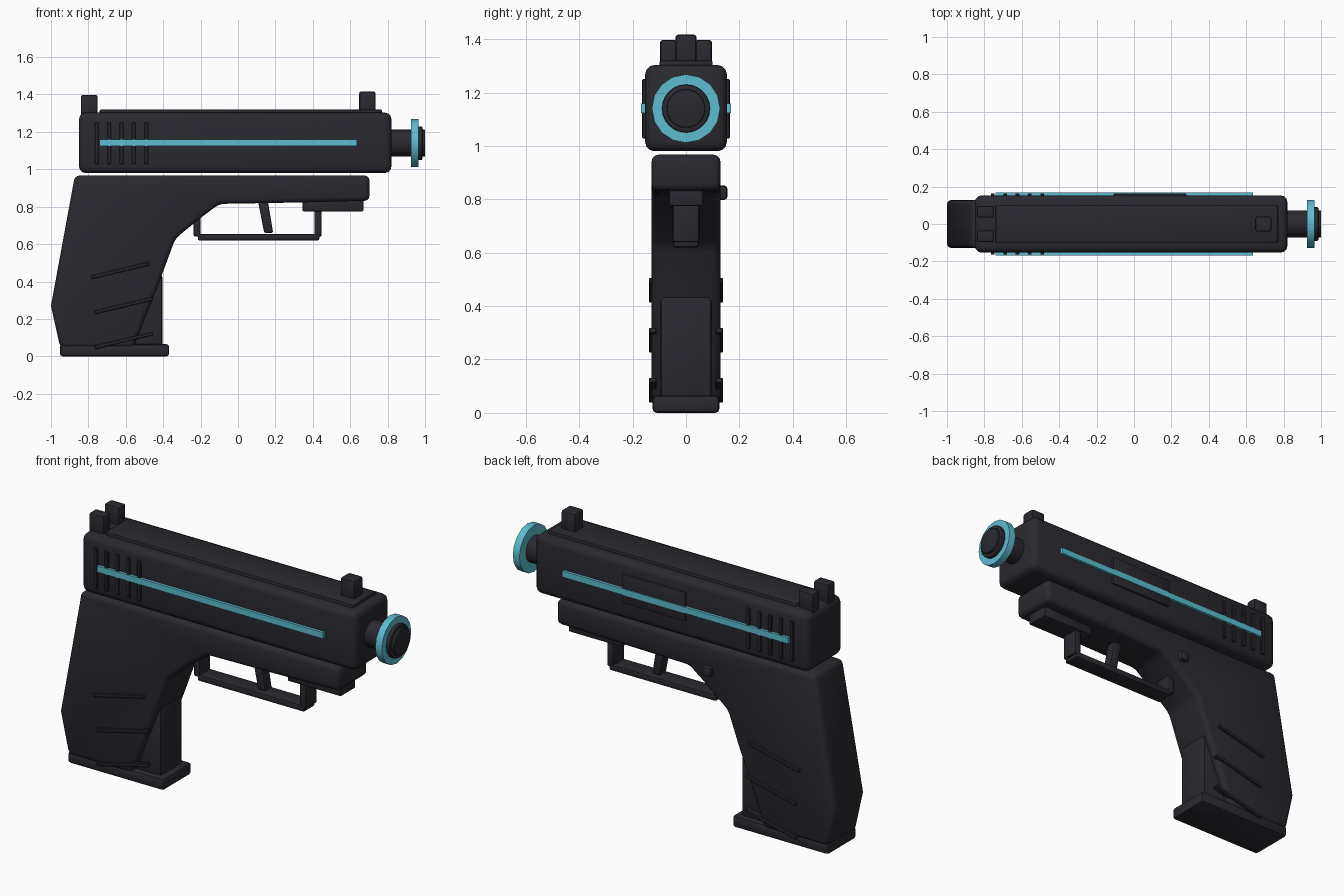
import bpy, bmesh, math
from mathutils import Matrix, Vector

if "Cube" in bpy.data.objects:
    bpy.data.objects.remove(bpy.data.objects["Cube"], do_unlink=True)


def material(name, rgb):
    mat = bpy.data.materials.new(name)
    mat.use_nodes = True
    mat.diffuse_color = (*rgb, 1)
    mat.node_tree.nodes["Principled BSDF"].inputs["Base Color"].default_value = (*rgb, 1)
    return mat


DARK = material("charcoal", (0.022, 0.022, 0.029))
CYAN = material("cyan", (0.11, 0.51, 0.63))


def finish(name, bm, mat, bevel=0.0, segments=2):
    """Turn a bmesh into a named, bevelled, shaded object."""
    bmesh.ops.recalc_face_normals(bm, faces=bm.faces)
    mesh = bpy.data.meshes.new(name)
    bm.to_mesh(mesh)
    bm.free()
    mesh.materials.append(mat)
    ob = bpy.data.objects.new(name, mesh)
    bpy.context.collection.objects.link(ob)
    bpy.ops.object.select_all(action="DESELECT")
    bpy.context.view_layer.objects.active = ob
    ob.select_set(True)
    if bevel:
        mod = ob.modifiers.new("Bevel", "BEVEL")
        mod.width = bevel
        mod.segments = segments
        mod.limit_method = "ANGLE"
        bpy.ops.object.modifier_apply(modifier=mod.name)
    bpy.ops.object.shade_smooth_by_angle(angle=math.radians(35))
    return ob


def box(name, x, y, z, mat=DARK, bevel=0.0, segments=2, tilt=0.0):
    """Box from (min, max) ranges, optionally tilted about the y axis."""
    lo, hi = Vector((x[0], y[0], z[0])), Vector((x[1], y[1], z[1]))
    bm = bmesh.new()
    bmesh.ops.create_cube(bm, size=1, matrix=Matrix.Translation((lo + hi) / 2)
                          @ Matrix.Rotation(-tilt, 4, "Y")
                          @ Matrix.Diagonal((*(hi - lo), 1)))
    return finish(name, bm, mat, bevel, segments)


def slab(name, outline, half, mat=DARK, bevel=0.0, segments=2):
    """Side outline in x, z extruded across the width."""
    bm = bmesh.new()
    face = bm.faces.new([bm.verts.new((x, -half, z)) for x, z in outline])
    out = bmesh.ops.extrude_face_region(bm, geom=[face])
    verts = [v for v in out["geom"] if isinstance(v, bmesh.types.BMVert)]
    bmesh.ops.translate(bm, verts=verts, vec=(0, 2 * half, 0))
    return finish(name, bm, mat, bevel, segments)


def disc(name, x0, x1, radius, sides, mat=DARK, bevel=0.0):
    """Cylinder along the barrel axis."""
    bm = bmesh.new()
    bmesh.ops.create_cone(bm, cap_ends=True, segments=sides, radius1=radius,
                          radius2=radius, depth=x1 - x0,
                          matrix=Matrix.Translation(((x0 + x1) / 2, 0, 1.14))
                          @ Matrix.Rotation(math.pi / 2, 4, "Y"))
    return finish(name, bm, mat, bevel)


# Slide and its top plate
box("slide", (-0.85, 0.82), (-0.153, 0.153), (0.98, 1.303), bevel=0.035, segments=3)
box("slide_top_plate", (-0.74, 0.77), (-0.1, 0.1), (1.28, 1.32), bevel=0.008)

# Sights
for side, label in ((-1, "right"), (1, "left")):
    y = sorted((side * 0.035, side * 0.097))
    box(f"rear_sight_{label}", (-0.84, -0.75), y, (1.28, 1.397), bevel=0.01)
box("front_sight", (0.648, 0.735), (-0.04, 0.04), (1.29, 1.417), bevel=0.012)

# Serrations, glowing stripes and grip ridges on both sides
for side, label in ((-1, "right"), (1, "left")):
    for i in range(5):
        x = -0.755 + i * 0.066
        box(f"slide_serration_{label}_{i + 1}", (x - 0.01, x + 0.01),
            sorted((side * 0.13, side * 0.164)), (1.028, 1.25), bevel=0.003, segments=1)
    box(f"side_stripe_{label}", (-0.74, 0.636),
        sorted((side * 0.14, side * 0.168)), (1.124, 1.158), CYAN)
    for i in range(3):
        z = 0.085 + i * 0.187
        x = -0.61 - (0.02 if i == 2 else 0)
        box(f"grip_ridge_{label}_{i + 1}", (x - 0.16, x + 0.16),
            sorted((side * 0.11, side * 0.139)), (z - 0.01, z + 0.01),
            bevel=0.004, segments=1, tilt=math.radians(13.5))

# Ejection port plate on the left side
box("ejection_port", (-0.11, 0.28), (0.13, 0.163), (1.075, 1.235), bevel=0.006)

# Barrel, ring and muzzle
disc("barrel", 0.78, 0.94, 0.072, 24)
disc("muzzle_ring", 0.925, 0.965, 0.128, 16, CYAN)
disc("muzzle_cap", 0.95, 0.986, 0.09, 24, DARK, 0.006)
disc("muzzle_tip", 0.97, 1.0, 0.072, 24, DARK, 0.004)

# Frame with grip
slab("frame", [(-0.872, 0.967), (0.703, 0.967), (0.703, 0.832), (0.35, 0.823),
               (-0.1, 0.815), (-0.2, 0.74), (-0.335, 0.63), (-0.405, 0.44),
               (-0.56, 0.045), (-0.95, 0.045), (-1.0, 0.27)],
     0.129, bevel=0.026, segments=3)

# Magazine and its base
box("magazine", (-0.88, -0.405), (-0.095, 0.095), (0.03, 0.435), bevel=0.012)
box("magazine_base", (-0.952, -0.368), (-0.125, 0.125), (0, 0.065), bevel=0.015)

# Trigger, guard and rail
slab("trigger", [(0.105, 0.84), (0.158, 0.84), (0.188, 0.66), (0.14, 0.66)],
     0.03, bevel=0.008)
box("guard_bottom", (-0.215, 0.435), (-0.048, 0.048), (0.62, 0.655), bevel=0.008)
box("guard_front", (0.408, 0.447), (-0.05, 0.05), (0.64, 0.8), bevel=0.008)
box("guard_rear", (-0.237, -0.2), (-0.048, 0.048), (0.64, 0.77), bevel=0.008)
box("front_rail", (0.345, 0.67), (-0.064, 0.064), (0.775, 0.85), bevel=0.006)

# Release button on the left side
box("release_button", (-0.255, -0.2), (0.11, 0.155), (0.798, 0.852), bevel=0.012)
